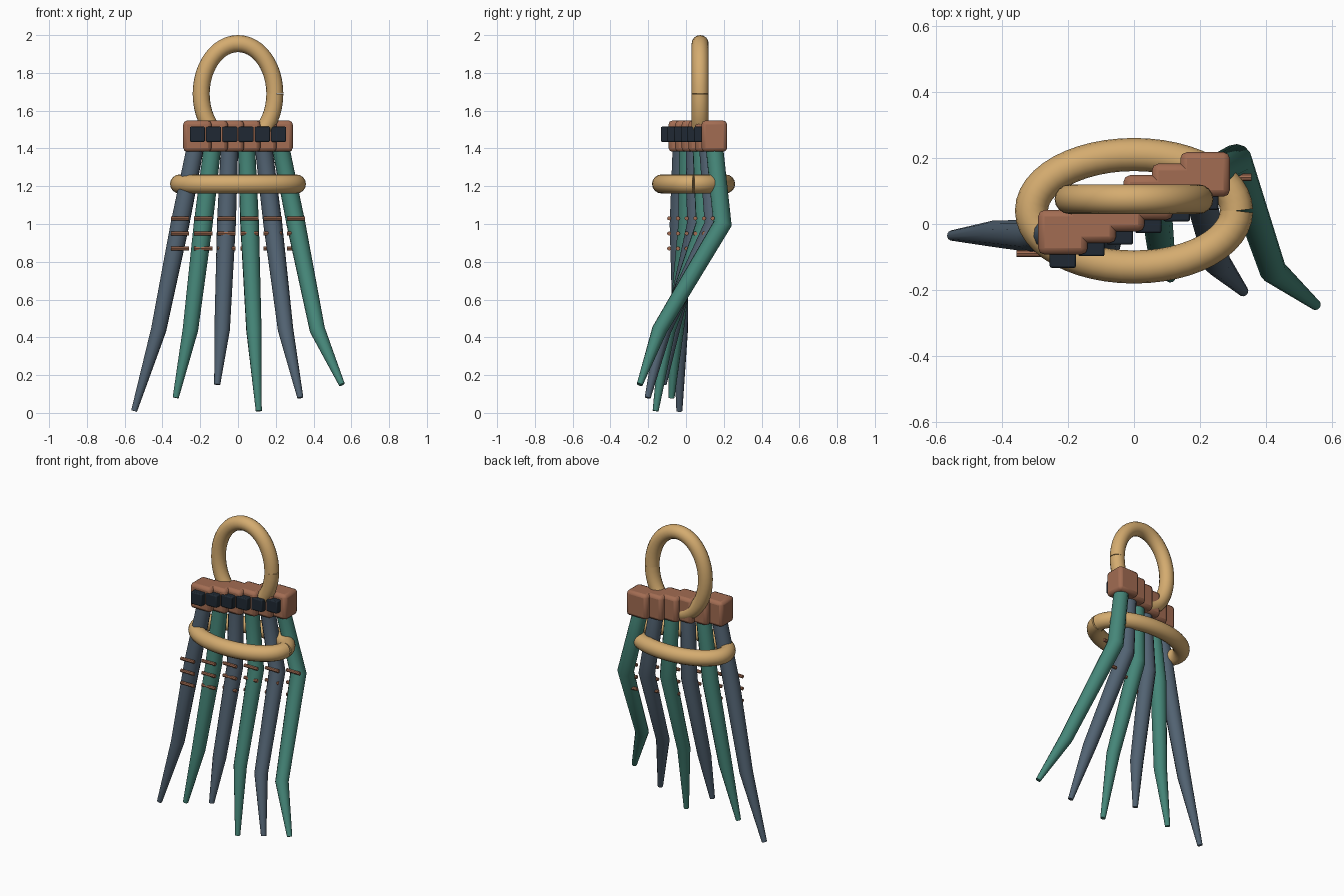
import bpy
from math import cos, sin, pi, radians

cube = bpy.data.objects.get("Cube")
if cube:
    bpy.data.objects.remove(cube, do_unlink=True)


def material(name, rgb):
    m = bpy.data.materials.new(name)
    m.use_nodes = True
    m.diffuse_color = (*rgb, 1)
    m.node_tree.nodes["Principled BSDF"].inputs["Base Color"].default_value = (*rgb, 1)
    return m


TAN = material("warm tan", (0.66, 0.41, 0.16))
COPPER = material("copper brown", (0.36, 0.15, 0.085))
TEAL = material("teal", (0.06, 0.24, 0.19))
SLATE = material("slate blue", (0.085, 0.125, 0.17))
DARK = material("dark navy", (0.014, 0.022, 0.033))


def finish(ob, name, mat, angle=40):
    ob.name = name
    ob.data.materials.clear()
    ob.data.materials.append(mat)
    bpy.ops.object.select_all(action='DESELECT')
    ob.select_set(True)
    bpy.context.view_layer.objects.active = ob
    bpy.ops.object.shade_smooth_by_angle(angle=radians(angle))


def tube(name, points, radii, mat, resolution=4):
    """Capped round tube along a polyline, with a radius for each point."""
    curve = bpy.data.curves.new(name, 'CURVE')
    curve.dimensions = '3D'
    curve.bevel_depth = 1
    curve.bevel_resolution = resolution
    curve.use_fill_caps = True
    spline = curve.splines.new('POLY')
    spline.points.add(len(points) - 1)
    for p, co, r in zip(spline.points, points, radii):
        p.co = (*co, 1)
        p.radius = r
    ob = bpy.data.objects.new(name, curve)
    bpy.context.collection.objects.link(ob)
    bpy.ops.object.select_all(action='DESELECT')
    ob.select_set(True)
    bpy.context.view_layer.objects.active = ob
    bpy.ops.object.convert(target='MESH')
    finish(bpy.context.object, name, mat)


def box(name, center, size, bevel, mat):
    bpy.ops.mesh.primitive_cube_add(size=1, location=center)
    ob = bpy.context.object
    ob.scale = size
    bpy.ops.object.transform_apply(location=False, rotation=False, scale=True)
    mod = ob.modifiers.new("rounded edges", 'BEVEL')
    mod.width = bevel
    mod.segments = 2
    finish(ob, name, mat)


# Upright hanging loop and flat binding ring, each with a seam on the +x side
turns = [2 * pi * k / 48 for k in range(49)]
tube("hanging_loop",
     [(0.195 * cos(a), 0.075, 1.69 + 0.265 * sin(a)) for a in turns],
     [0.045] * len(turns), TAN, 6)
tube("binding_ring",
     [(0.31 * cos(a), 0.04 + 0.17 * sin(a), 1.212) for a in turns],
     [0.05] * len(turns), TAN, 6)

# Six fingers: knuckle block, dark front stud, bent taper and three wrap rods
for i in range(6):
    side = 2 * i / 5 - 1
    n = i + 1

    block_x, block_y = 0.215 * side, -0.025 + 0.035 * i
    box(f"knuckle_block_{n}", (block_x, block_y, 1.465), (0.15, 0.135, 0.165), 0.02, COPPER)
    box(f"front_stud_{n}", (block_x, block_y - 0.08, 1.475), (0.08, 0.055, 0.08), 0.006, DARK)

    bend_x, bend_y = 0.307 * side, -0.037 + 0.046 * i
    path = [(0.225 * side, block_y, 1.41),
            (bend_x, bend_y, 1.0),
            (0.42 * side, -0.03 - 0.022 * i, 0.44),
            (0.55 * side, -0.035 - 0.042 * i, 0.01 + 0.07 * (i % 3))]
    tube(f"finger_{n}", path, (0.046, 0.05, 0.041, 0.016), TEAL if i % 2 else SLATE)

    for row in range(3):
        z = 1.03 - 0.08 * row
        y = bend_y - 0.052
        tube(f"wrap_rod_{n}_{row + 1}", [(bend_x - 0.048, y, z), (bend_x + 0.048, y, z)],
             (0.011, 0.011), COPPER, 2)
